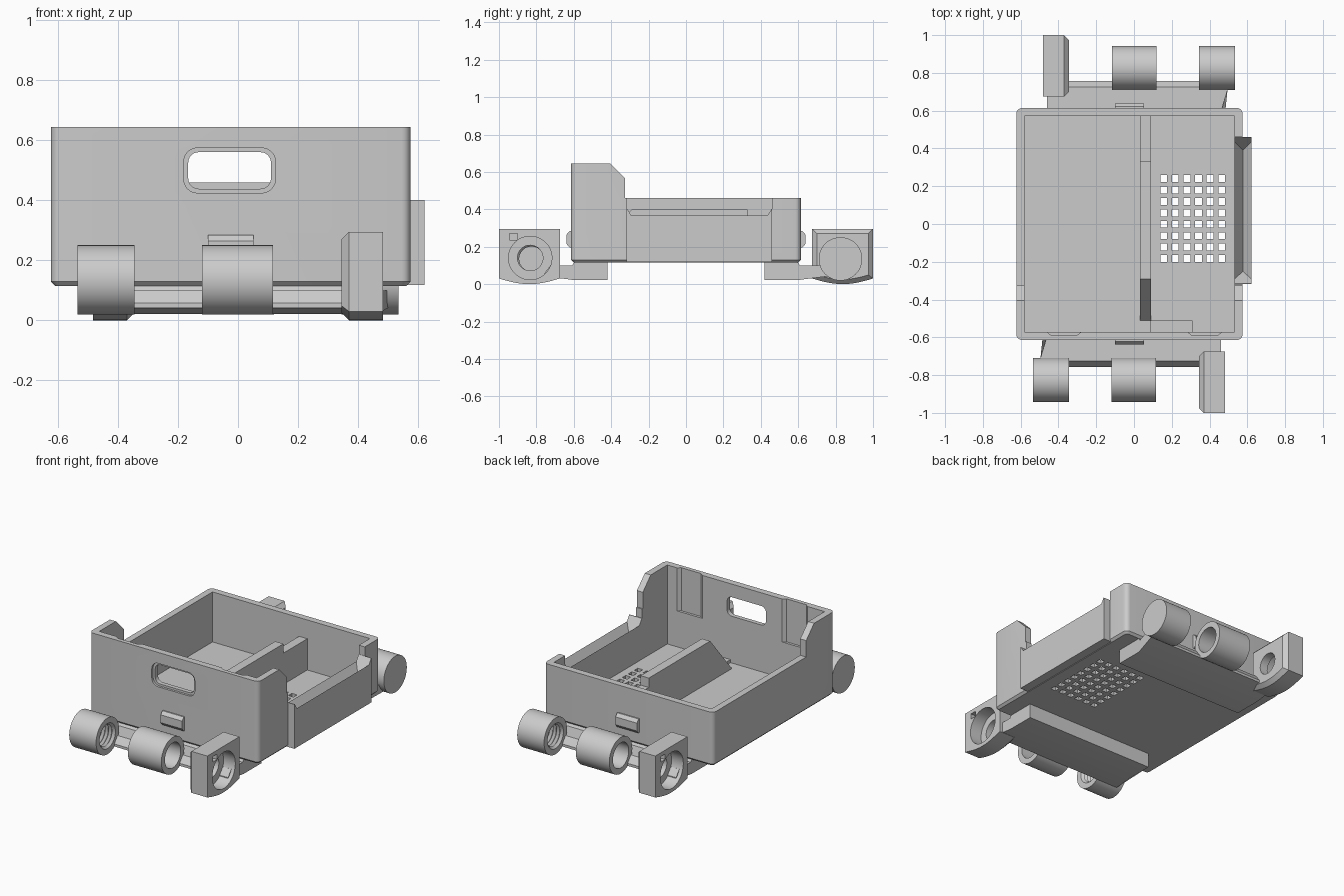
import bpy, bmesh, math
from mathutils import Matrix, Vector

cube = bpy.data.objects.get("Cube")
if cube:
    bpy.data.objects.remove(cube, do_unlink=True)

grey = bpy.data.materials.new("matte_grey")
grey.use_nodes = True
COLOUR = (0.6, 0.6, 0.6, 1)
grey.diffuse_color = COLOUR
grey.node_tree.nodes["Principled BSDF"].inputs["Base Color"].default_value = COLOUR


def finish(name, bm):
    bmesh.ops.remove_doubles(bm, verts=bm.verts, dist=1e-5)
    bmesh.ops.recalc_face_normals(bm, faces=bm.faces)
    mesh = bpy.data.meshes.new(name)
    bm.to_mesh(mesh)
    bm.free()
    mesh.materials.append(grey)
    ob = bpy.data.objects.new(name, mesh)
    bpy.context.collection.objects.link(ob)
    return ob


def add_box(bm, x, y, z):
    size = [b - a for a, b in (x, y, z)]
    mid = Vector([(a + b) / 2 for a, b in (x, y, z)])
    bmesh.ops.create_cube(bm, size=1, matrix=Matrix.Translation(mid) @ Matrix.Diagonal((*size, 1)))


def box(name, x, y, z):
    bm = bmesh.new()
    add_box(bm, x, y, z)
    return finish(name, bm)


def prism(name, pts, axis, lo, hi):
    """Extrude a 2D outline along an axis; the outline uses the other two axes."""
    def place(p, t):
        c = list(p)
        c.insert(axis, t)
        return c
    bm = bmesh.new()
    face = bm.faces.new([bm.verts.new(place(p, lo)) for p in pts])
    new = bmesh.ops.extrude_face_region(bm, geom=[face])["geom"]
    shift = Vector(place((0, 0), hi - lo))
    bmesh.ops.translate(bm, vec=shift, verts=[v for v in new if isinstance(v, bmesh.types.BMVert)])
    return finish(name, bm)


def lathe(name, profile, y, z, seg=48):
    """Revolve a closed (x, radius) loop around an axis parallel to x."""
    bm = bmesh.new()
    rings = [[bm.verts.new((px, y + r * math.cos(a), z + r * math.sin(a))) for px, r in profile]
             for a in (2 * math.pi * i / seg for i in range(seg))]
    n = len(profile)
    for i in range(seg):
        p, q = rings[i], rings[(i + 1) % seg]
        for k in range(n):
            m = (k + 1) % n
            if profile[k][1] + profile[m][1] > 0:
                bm.faces.new((p[k], p[m], q[m], q[k]))
    return finish(name, bm)


def activate(ob):
    bpy.ops.object.select_all(action="DESELECT")
    ob.select_set(True)
    bpy.context.view_layer.objects.active = ob


def cut(ob, *cutters):
    for c in cutters:
        mod = ob.modifiers.new("cut", "BOOLEAN")
        mod.operation, mod.solver, mod.object = "DIFFERENCE", "EXACT", c
        activate(ob)
        bpy.ops.object.modifier_apply(modifier=mod.name)
        bpy.data.objects.remove(c, do_unlink=True)


def smooth(ob):
    activate(ob)
    bpy.ops.object.shade_smooth_by_angle(angle=math.radians(30))


def rounded(cx, cz, w, h, r, n=6):
    pts = []
    for k, (sx, sz) in enumerate(((1, 1), (-1, 1), (-1, -1), (1, -1))):
        for i in range(n + 1):
            a = math.pi / 2 * (k + i / n)
            pts.append((cx + sx * (w / 2 - r) + r * math.cos(a),
                        cz + sz * (h / 2 - r) + r * math.sin(a)))
    return pts


# Tray shell with rounded corners and a chamfered bottom edge
L, R, F, B, FLOOR = -0.623, 0.575, -0.614, 0.614, 0.14
bm = bmesh.new()
add_box(bm, (L, R), (F, B), (0.115, 0.645))
upright = [e for e in bm.edges if abs(e.verts[0].co.z - e.verts[1].co.z) > 0.1]
bmesh.ops.bevel(bm, geom=upright, offset=0.03, segments=5, affect="EDGES", profile=0.5)
rim = [e for e in bm.edges if all(v.co.z < 0.12 for v in e.verts)]
bmesh.ops.bevel(bm, geom=rim, offset=0.014, segments=1, affect="EDGES")
tray = finish("tray", bm)

# Hollow, lowered rear walls, side opening, hand slot with a sunken rim
low_rear = [(-0.405, 0.7), (-0.405, 0.645), (-0.325, 0.565), (-0.325, 0.46), (0.7, 0.46), (0.7, 0.7)]
cut(tray,
    box("hollow_cutter", (L + 0.042, R - 0.042), (F + 0.042, B - 0.042), (FLOOR, 0.8)),
    prism("rear_cutter", low_rear, 0, -1, 1),
    box("gap_cutter", (0.5, 0.7), (-0.318, 0.46), (0.2, 0.8)),
    prism("slot_rim_cutter", rounded(-0.028, 0.5, 0.305, 0.15, 0.045), 1, -0.7, -0.6),
    prism("slot_cutter", rounded(-0.028, 0.5, 0.276, 0.122, 0.035), 1, -0.7, -0.5))

# Shallow pockets on the inner face of the front wall
for cx in (-0.37, 0.375):
    pocket = [(cx - 0.09, -0.56), (cx - 0.09, -0.572), (cx - 0.07, -0.588),
              (cx + 0.07, -0.588), (cx + 0.09, -0.572), (cx + 0.09, -0.56)]
    cut(tray, prism("pocket_cutter", pocket, 2, 0.37, 0.7))

# Floor grille of square holes
bm = bmesh.new()
for i in range(6):
    for j in range(8):
        x, y = 0.157 + 0.0615 * i, -0.183 + 0.0605 * j
        add_box(bm, (x - 0.018, x + 0.018), (y - 0.018, y + 0.018), (0.05, 0.2))
cut(tray, finish("grille_cutter", bm))
smooth(tray)

# Thick side plate with a hopper-shaped valley sunk in its top
plate = box("side_plate", (0.533, 0.622), (-0.318, 0.46), (0.118, 0.402))
bm = bmesh.new()
for x, y, z in ((0.577, -0.25, 0.30), (0.577, 0.39, 0.30),
                (0.508, -0.315, 0.403), (0.508, 0.459, 0.403), (0.646, -0.315, 0.403), (0.646, 0.459, 0.403),
                (0.508, -0.315, 0.5), (0.508, 0.459, 0.5), (0.646, -0.315, 0.5), (0.646, 0.459, 0.5)):
    bm.verts.new((x, y, z))
bmesh.ops.convex_hull(bm, input=bm.verts)
cut(plate, finish("valley_cutter", bm))

# Inner divider with a front ramp and lower tail, and a low floor step
prism("divider", [(-0.51, FLOOR), (-0.29, 0.4), (0.33, 0.4), (0.33, 0.34), (0.575, 0.34), (0.575, FLOOR)],
      0, 0.032, 0.09)
box("floor_step", (0.085, 0.31), (-0.575, -0.51), (FLOOR - 0.005, FLOOR + 0.02))

# Latch pegs on front and back
for s, end in ((-1, "front"), (1, "back")):
    prism(end + "_peg", [(s * 0.6, 0.195), (s * 0.622, 0.195), (s * 0.639, 0.215), (s * 0.639, 0.265),
                         (s * 0.622, 0.285), (s * 0.6, 0.285)], 0, -0.1, 0.052)

# Front coupling: bracket, threaded cup, sleeve and end block
CY, CZ, RAD = -0.826, 0.135, 0.116
bracket = prism("front_bracket", [(-0.42, 0.12), (-0.42, 0.022), (-0.6, 0.022), (-0.757, 0.042), (-0.757, 0.058),
                                  (-0.725, 0.10), (-0.61, 0.10), (-0.595, 0.12)], 0, -0.465, 0.46)
for v in bracket.data.vertices:
    if v.co.x < 0 and v.co.y < -0.65:
        v.co.x -= 0.035

threads = [(-0.36 - 0.012 * i, 0.08 if i % 2 else 0.066) for i in range(11)]
cup = lathe("front_cup", [(-0.535, 0), (-0.535, RAD), (-0.345, RAD), (-0.345, 0.08)] + threads + [(-0.48, 0)], CY, CZ)
sleeve = lathe("front_sleeve", [(-0.12, 0.08), (-0.12, RAD), (0.117, RAD), (0.117, 0.08)], CY, CZ)

arc = [(-1 + 0.325 * i / 12, 0.03 - 0.03 * math.sin(math.pi * i / 12)) for i in range(13)]
block = prism("front_end_block", arc + [(-0.675, 0.295), (-1, 0.295)], 0, 0.345, 0.483)
bm = bmesh.new()
bm.from_mesh(block.data)
edges = [e for e in bm.edges if all(v.co.x < 0.35 for v in e.verts)]
bmesh.ops.bevel(bm, geom=edges, offset=0.025, segments=1, affect="EDGES")
bm.to_mesh(block.data)
bm.free()
by, bz = -0.833, 0.14
cut(block,
    lathe("recess_cutter", [(0.40, 0), (0.40, RAD), (0.6, RAD), (0.6, 0)], by, bz),
    lathe("bore_cutter", [(0.2, 0), (0.2, 0.068), (0.5, 0.068), (0.5, 0)], by, bz),
    box("notch_cutter", (0.45, 0.6), (-0.945, -0.9), (0.235, 0.27)))

# The back coupling is the front one turned half round
for ob in (bracket, cup, sleeve, block):
    smooth(ob)
    twin = ob.copy()
    twin.name = ob.name.replace("front", "back")
    twin.rotation_euler.z = math.pi
    bpy.context.collection.objects.link(twin)
